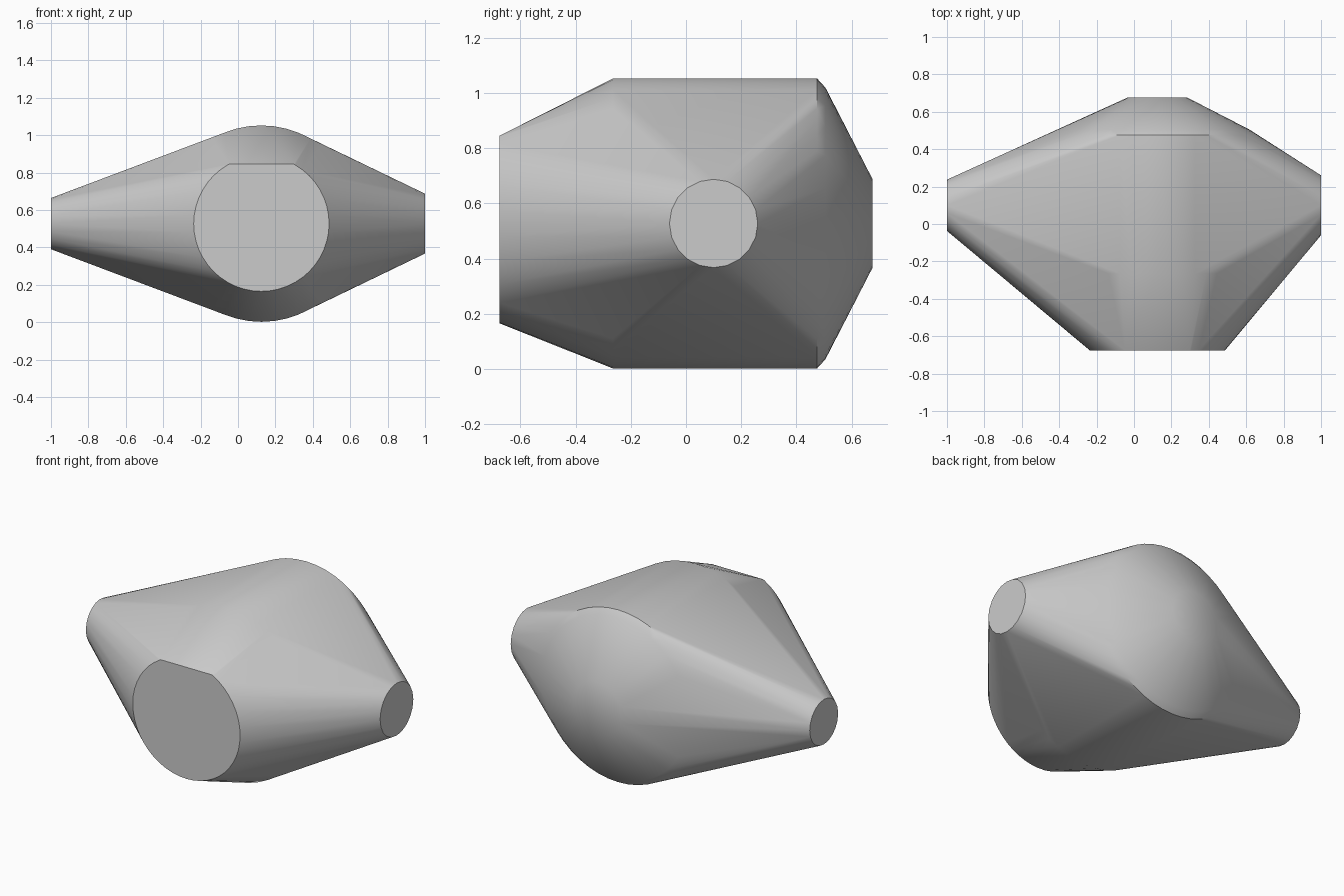
import bpy, bmesh
from math import cos, sin, tau
from mathutils import Vector

if "Cube" in bpy.data.objects:
    bpy.data.objects.remove(bpy.data.objects["Cube"], do_unlink=True)

MID_X, MID_Y, MID_Z = 0.125, 0.1, 0.527


def ring(bm, axis, at, radius, sides, top=9.0):
    """Circle of points facing along an axis, optionally flattened at a height."""
    for i in range(sides):
        a = tau * i / sides
        u, v = radius * cos(a), radius * sin(a)
        z = MID_Z + v
        if z > top:
            # slide the point onto the flat edge
            half = (radius ** 2 - (top - MID_Z) ** 2) ** 0.5
            u, z = (half if u > 0 else -half), top
        p = (at, MID_Y + u, z) if axis == "x" else (MID_X + u, at, z)
        bm.verts.new(Vector(p))


bm = bmesh.new()
# broad drum in the middle with a bevelled back rim
ring(bm, "y", -0.265, 0.525, 48)
ring(bm, "y", 0.475, 0.525, 48)
ring(bm, "y", 0.505, 0.492, 48)
# front port with a flat top edge, and the small back port
ring(bm, "y", -0.675, 0.362, 48, top=0.845)
ring(bm, "y", 0.675, 0.162, 20)
# side ports
ring(bm, "x", -1.0, 0.137, 20)
ring(bm, "x", 1.0, 0.16, 20)

# stretch one skin over all the rings
bmesh.ops.remove_doubles(bm, verts=bm.verts[:], dist=0.0005)
hull = bmesh.ops.convex_hull(bm, input=bm.verts[:])
loose = [v for v in bm.verts if not v.link_faces]
bmesh.ops.delete(bm, geom=loose, context="VERTS")
bmesh.ops.dissolve_limit(bm, angle_limit=0.002, verts=bm.verts[:], edges=bm.edges[:])
bmesh.ops.recalc_face_normals(bm, faces=bm.faces[:])

mesh = bpy.data.meshes.new("hull_body")
bm.to_mesh(mesh)
bm.free()
body = bpy.data.objects.new("hull_body", mesh)
bpy.context.collection.objects.link(body)

# plain grey
grey = bpy.data.materials.new("plain_grey")
grey.use_nodes = True
colour = (0.6, 0.6, 0.6, 1)
grey.diffuse_color = colour
grey.node_tree.nodes["Principled BSDF"].inputs["Base Color"].default_value = colour
mesh.materials.append(grey)

bpy.context.view_layer.objects.active = body
body.select_set(True)
bpy.ops.object.shade_smooth_by_angle(angle=0.5236)
